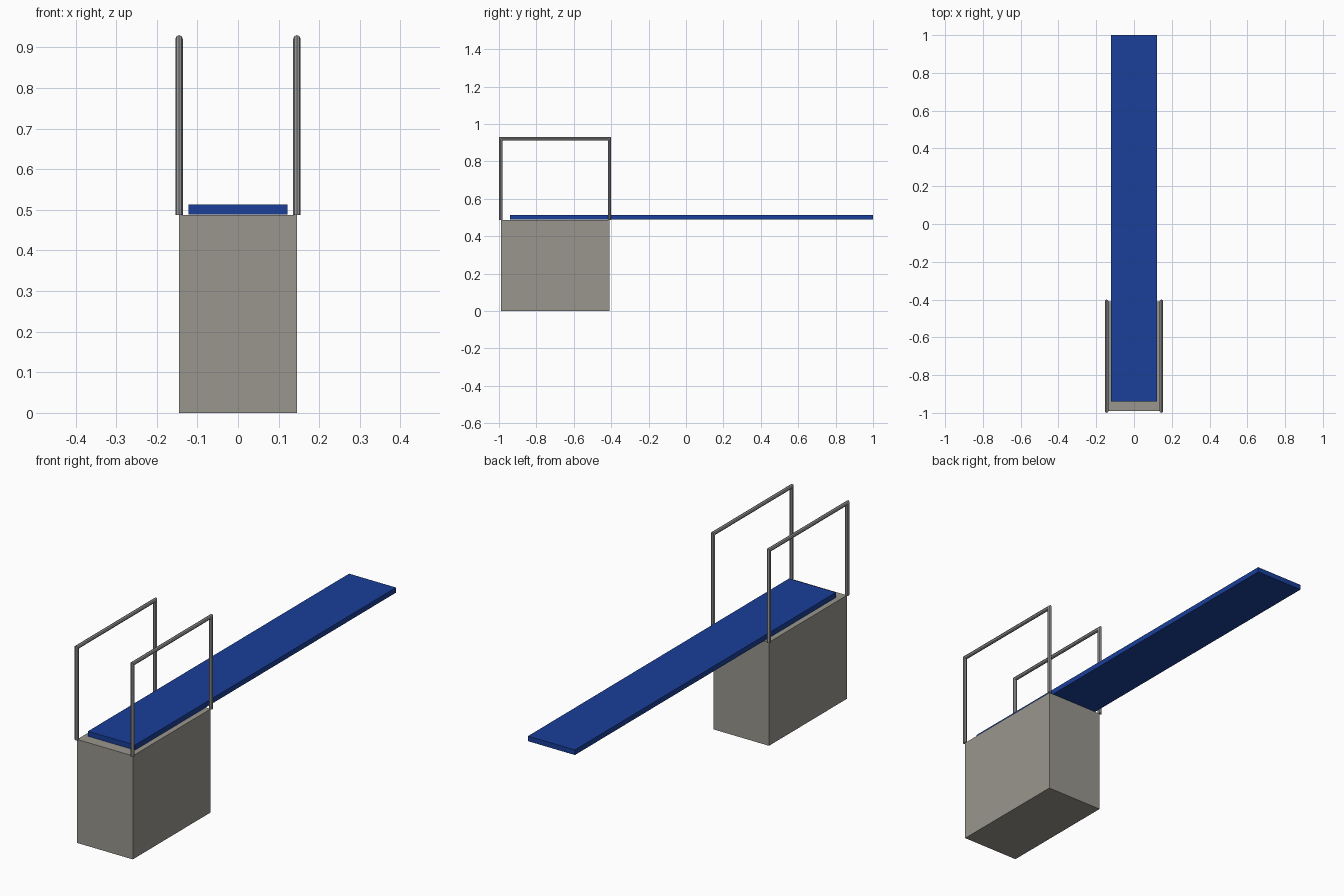
import bpy
import bmesh
from math import cos, sin, tau

cube = bpy.data.objects.get("Cube")
if cube:
    bpy.data.objects.remove(cube, do_unlink=True)


def material(name, r, g, b):
    mat = bpy.data.materials.new(name)
    mat.use_nodes = True
    mat.diffuse_color = (r, g, b, 1)
    mat.node_tree.nodes["Principled BSDF"].inputs["Base Color"].default_value = (r, g, b, 1)
    return mat


concrete = material("warm_grey_concrete", 0.318, 0.305, 0.27)
blue = material("blue_board", 0.01, 0.05, 0.32)
steel = material("grey_steel", 0.33, 0.33, 0.33)


def add_object(name, bm, mat):
    bmesh.ops.recalc_face_normals(bm, faces=bm.faces)
    mesh = bpy.data.meshes.new(name)
    bm.to_mesh(mesh)
    bm.free()
    mesh.materials.append(mat)
    obj = bpy.data.objects.new(name, mesh)
    bpy.context.collection.objects.link(obj)


def box(name, half_width, y0, y1, z0, z1, mat):
    bm = bmesh.new()
    bmesh.ops.create_cube(bm, size=1)
    bmesh.ops.scale(bm, verts=bm.verts, vec=(2 * half_width, y1 - y0, z1 - z0))
    bmesh.ops.translate(bm, verts=bm.verts, vec=(0, (y0 + y1) / 2, (z0 + z1) / 2))
    add_object(name, bm, mat)


FRONT, BACK, DECK, TOP = -0.991, -0.409, 0.487, 0.93
HALF, RADIUS, SIDES = 0.145, 0.009, 8


def handrail(name, x):
    """Octagonal tube swept up, along and down, with mitred corners."""
    top = TOP - RADIUS
    # Each station: y, z and the outward mitre direction
    stations = [(FRONT, DECK, -1, 0), (FRONT, top, -1, 1),
                (BACK, top, 1, 1), (BACK, DECK, 1, 0)]
    bm = bmesh.new()
    rings = []
    for y, z, dy, dz in stations:
        ring = []
        for i in range(SIDES):
            a = tau * i / SIDES
            s = RADIUS * sin(a)
            ring.append(bm.verts.new((x + RADIUS * cos(a), y + dy * s, z + dz * s)))
        rings.append(ring)
    for lower, upper in zip(rings, rings[1:]):
        for i in range(SIDES):
            j = (i + 1) % SIDES
            bm.faces.new((lower[i], lower[j], upper[j], upper[i]))
    bm.faces.new(rings[0])
    bm.faces.new(rings[-1])
    add_object(name, bm, steel)


# Plinth and springboard
box("concrete_base", HALF, FRONT + 0.002, BACK - 0.001, 0, DECK, concrete)
box("diving_board", 0.122, -0.94, 1.0, DECK + 0.002, 0.513, blue)

# Handrails on both sides
for side, sign in (("left", 1), ("right", -1)):
    handrail(side + "_handrail", sign * HALF)
